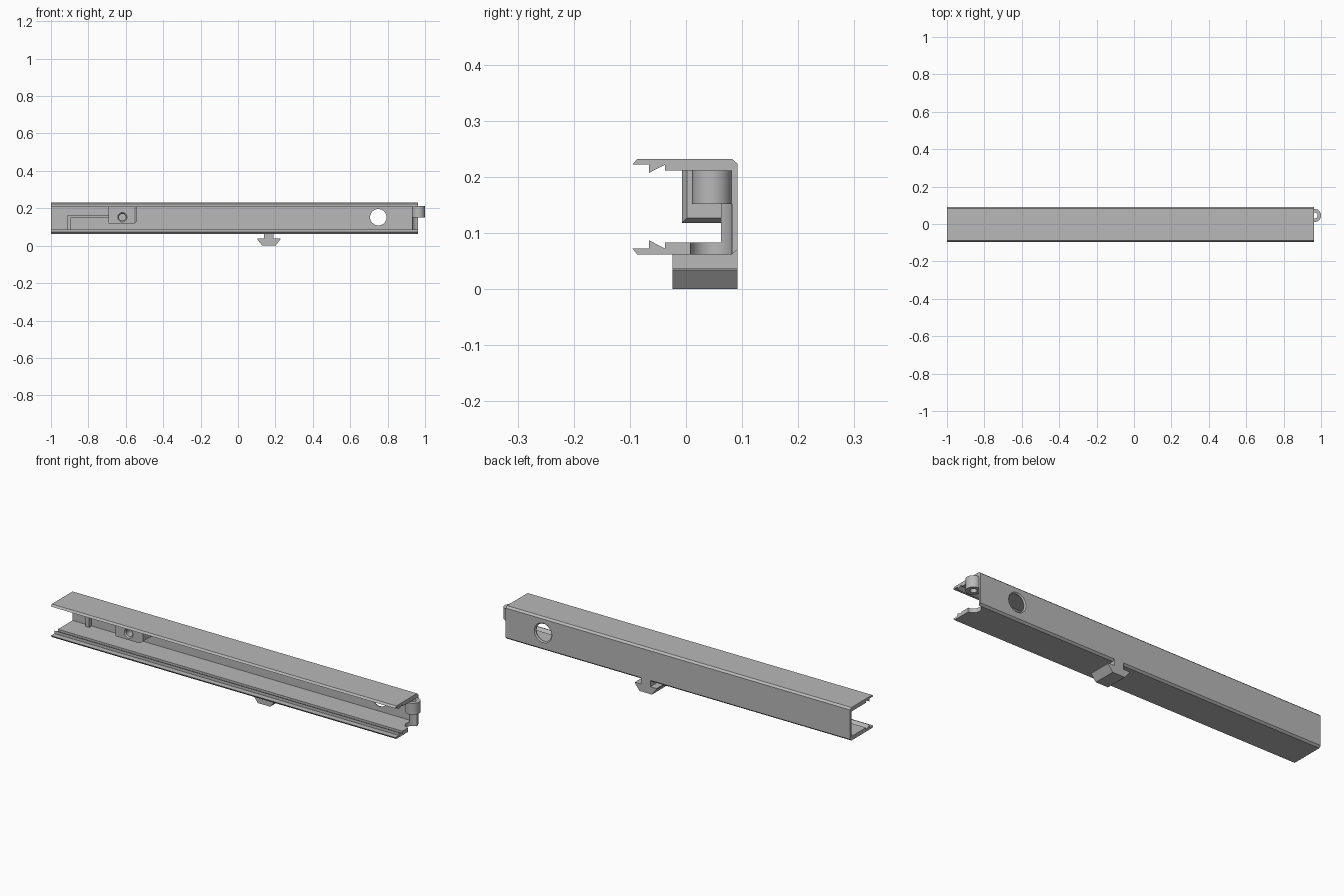
import bpy, bmesh, math
from mathutils import Matrix

cube = bpy.data.objects.get("Cube")
if cube:
    bpy.data.objects.remove(cube, do_unlink=True)

grey = bpy.data.materials.new("grey plastic")
grey.use_nodes = True
colour = (0.48, 0.48, 0.48, 1)
grey.diffuse_color = colour
grey.node_tree.nodes["Principled BSDF"].inputs["Base Color"].default_value = colour


def finish(name, bm):
    bmesh.ops.recalc_face_normals(bm, faces=bm.faces)
    mesh = bpy.data.meshes.new(name)
    bm.to_mesh(mesh)
    bm.free()
    mesh.materials.append(grey)
    ob = bpy.data.objects.new(name, mesh)
    bpy.context.collection.objects.link(ob)
    return ob


def extrude(name, points, axis, start, end):
    """Prism from a (y, z) profile along x, or an (x, z) profile along y."""
    place = {"x": lambda p: (start, p[0], p[1]), "y": lambda p: (p[0], start, p[1])}[axis]
    bm = bmesh.new()
    face = bm.faces.new([bm.verts.new(place(p)) for p in points])
    side = bmesh.ops.extrude_face_region(bm, geom=[face])["geom"]
    step = (end - start, 0, 0) if axis == "x" else (0, end - start, 0)
    bmesh.ops.translate(bm, vec=step, verts=[v for v in side if isinstance(v, bmesh.types.BMVert)])
    return finish(name, bm)


def box(name, x, y, z):
    return extrude(name, [(x[0], z[0]), (x[1], z[0]), (x[1], z[1]), (x[0], z[1])], "y", *y)


def cylinder(name, centre, r1, r2, depth, along_y=False):
    bm = bmesh.new()
    turn = Matrix.Rotation(-math.pi / 2, 4, "X") if along_y else Matrix()
    bmesh.ops.create_cone(bm, cap_ends=True, segments=48, radius1=r1, radius2=r2,
                          depth=depth, matrix=Matrix.Translation(centre) @ turn)
    return finish(name, bm)


def activate(ob):
    bpy.ops.object.select_all(action="DESELECT")
    ob.select_set(True)
    bpy.context.view_layer.objects.active = ob


def cut(ob, *cutters):
    activate(ob)
    for cutter in cutters:
        mod = ob.modifiers.new("cut", "BOOLEAN")
        mod.operation = "DIFFERENCE"
        mod.solver = "EXACT"
        mod.object = cutter
        bpy.ops.object.modifier_apply(modifier=mod.name)
    for cutter in cutters:
        if cutter.name in bpy.data.objects:
            bpy.data.objects.remove(cutter, do_unlink=True)
    activate(ob)
    bpy.ops.object.shade_smooth_by_angle(angle=math.radians(30))


# C-shaped channel with snap lips, mirrored about its mid height
MID, END = 0.147, 0.963
half = [(0.092, 0.223), (0.082, 0.232), (-0.087, 0.232), (-0.095, 0.222),
        (-0.066, 0.222), (-0.066, 0.207), (-0.037, 0.222), (-0.037, 0.211), (0.082, 0.211)]
profile = half + [(y, 2 * MID - z) for y, z in reversed(half)]
channel = extrude("channel", profile, "x", -1, END)

# Round wall hole with a flared rear rim, and the hinge clearance in the floor
HX, HY = 0.965, 0.046
cut(channel,
    cylinder("hole_cutter", (0.75, 0.087, 0.152), 0.044, 0.044, 0.1, True),
    cylinder("rim_cutter", (0.75, 0.09, 0.152), 0.044, 0.052, 0.008, True),
    cylinder("floor_cutter", (HX, HY - 0.001, 0.08), 0.037, 0.037, 0.06))

# Hinge barrel under the top flange
barrel = cylinder("hinge_barrel", (HX, HY, 0.1815), 0.035, 0.035, 0.059)
cut(barrel, cylinder("pin_cutter", (HX, HY, 0.18), 0.016, 0.016, 0.2))

# Wall pad behind the barrel, hollowed to clear it
pad = box("hinge_pad", (0.93, END), (0.062, 0.083), (0.083, 0.211))
cut(pad, cylinder("pad_cutter", (HX, HY - 0.001, 0.11), 0.037, 0.037, 0.084))

# Latch block with one bevelled end and a blind countersunk hole
bm = bmesh.new()
bmesh.ops.create_cube(bm, size=1)
for v in bm.verts:
    right, rear, top = (c > 0 for c in v.co)
    v.co = (-0.543 if right else -0.693, 0.083 if rear else -0.007, 0.212 if top else 0.118)
end_face = max(bm.faces, key=lambda f: f.calc_center_median().x)
bm.faces.ensure_lookup_table()
inner = bmesh.ops.extrude_face_region(bm, geom=[end_face])["geom"]
bmesh.ops.delete(bm, geom=[end_face], context="FACES_ONLY")
new_verts = [v for v in inner if isinstance(v, bmesh.types.BMVert)]
for v in bm.verts:
    if v in new_verts:
        if v.co.y < 0:
            v.co.y += 0.009
        if v.co.z < 0.15:
            v.co.z += 0.009
    elif v.co.x > -0.6:
        v.co.x -= 0.014
block = finish("latch_block", bm)
cut(block,
    cylinder("bore_cutter", (-0.618, 0.01, 0.152), 0.018, 0.018, 0.09, True),
    cylinder("sink_cutter", (-0.618, -0.007, 0.152), 0.031, 0.019, 0.012, True))

# L-shaped rib on the rear wall
extrude("wall_rib", [(-0.912, 0.083), (-0.892, 0.083), (-0.892, 0.152), (-0.69, 0.152),
                     (-0.69, 0.164), (-0.912, 0.164)], "y", 0.062, 0.083)

# Snap hook below the channel
CX = 0.165
right_side = [(0.035, 0), (0.062, 0.034), (0.062, 0.038), (0.026, 0.038), (0.026, 0.071)]
extrude("snap_hook", [(CX + x, z) for x, z in right_side]
        + [(CX - x, z) for x, z in reversed(right_side)], "y", -0.024, 0.092)
